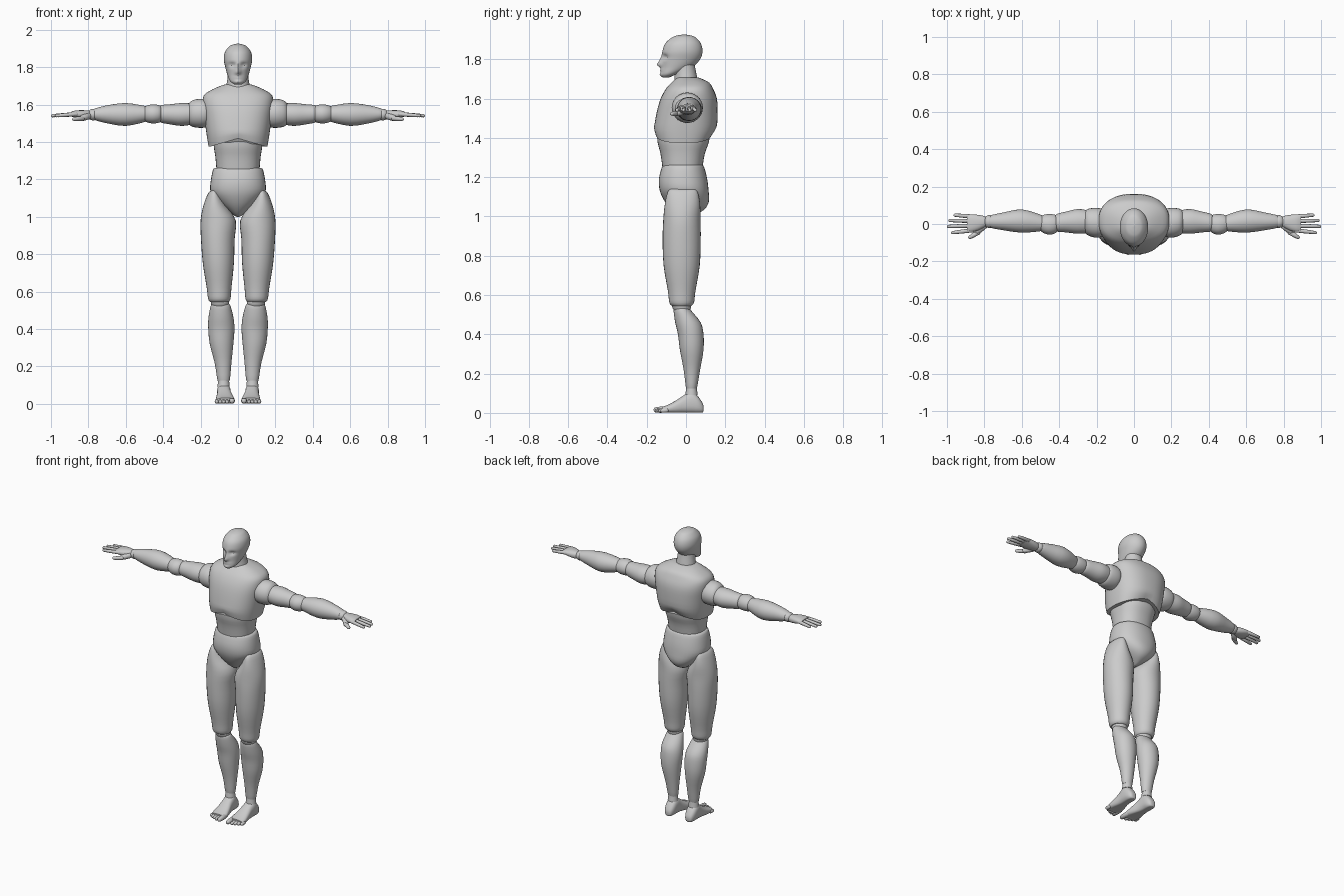
import bpy, bmesh, math
from mathutils import Vector


def catmull(p0, p1, p2, p3, t):
    return [0.5 * (2*b + (c-a)*t + (2*a-5*b+4*c-d)*t*t + (3*b-a-3*c+d)*t**3)
            for a, b, c, d in zip(p0, p1, p2, p3)]


def make(name, bm, mirror=False, deform=None):
    bmesh.ops.recalc_face_normals(bm, faces=bm.faces)
    if deform:
        for v in bm.verts:
            deform(v.co)
    me = bpy.data.meshes.new(name)
    bm.to_mesh(me)
    bm.free()
    me.shade_smooth()
    me.set_sharp_from_angle(angle=math.radians(40))
    ob = bpy.data.objects.new(name, me)
    bpy.context.collection.objects.link(ob)
    if mirror:
        ob.modifiers.new("mirror", "MIRROR").use_mirror_merge = False
    return ob


# Section: (position on axis, centre a, centre b, radius a, radius b)
def loft(name, axis, sections, mirror=False, n=28, power=2.0, steps=3, deform=None):
    s, last = sections, len(sections) - 1
    dense = [catmull(s[max(i-1, 0)], s[i], s[i+1], s[min(i+2, last)], k/steps)
             for i in range(last) for k in range(steps)] + [s[-1]]
    bm = bmesh.new()
    rings = []
    for t, a, b, ra, rb in dense:
        ring = []
        for k in range(n):
            c, d = math.cos(2*math.pi*k/n), math.sin(2*math.pi*k/n)
            u = a + ra * math.copysign(abs(c)**(2/power), c)
            v = b + rb * math.copysign(abs(d)**(2/power), d)
            ring.append(bm.verts.new({"x": (t, u, v), "y": (u, t, v), "z": (u, v, t)}[axis]))
        rings.append(ring)
    for r, q in zip(rings, rings[1:]):
        for k in range(n):
            bm.faces.new((r[k], r[(k+1) % n], q[(k+1) % n], q[k]))
    bm.faces.new(rings[0])
    bm.faces.new(rings[-1])
    return make(name, bm, mirror, deform)


# Tapered rounded rods (fingers, toes): (start, end, start radius, end radius)
def rods(name, items, flat=1.0):
    bm = bmesh.new()
    for p, q, r0, r1 in items:
        p, q = Vector(p), Vector(q)
        d = q - p
        rot = d.to_track_quat('Z', 'Y')
        new = bmesh.ops.create_uvsphere(bm, u_segments=12, v_segments=8, radius=1)["verts"]
        for v in new:
            c = v.co.copy()
            f = 0 if c.z < 0 else 1
            r = r1 if c.z > 0.01 else r0
            along = (d.length - r1) * f + c.z * r if abs(c.z) > 0.01 else d.length * 0.5
            if abs(c.z) <= 0.01:
                r = (r0 + r1) / 2
            off = rot @ Vector((c.x * r, c.y * r, along))
            v.co = p + Vector((off.x, off.y, off.z * flat if flat != 1 else off.z))
    return make(name, bm, True)


# Head with nose, brow, eye sockets, lips and chin pressed into the front
features = [(0, 1.772, .014, .014, -.022), (0, 1.795, .010, .022, -.012),
            (.030, 1.812, .017, .012, .016), (-.030, 1.812, .017, .012, .016),
            (0, 1.745, .022, .007, -.006), (0, 1.720, .020, .010, -.008)]


def face(co):
    if co.y < -.05:
        x, z = co.x, co.z
        for fx, fz, sx, sz, amount in features:
            co.y += amount * math.exp(-((x-fx)/sx)**2 - ((z-fz)/sz)**2)


loft("head", "z", [(1.708, 0, -.10, .020, .018), (1.725, 0, -.083, .042, .044),
                   (1.76, 0, -.045, .057, .078), (1.80, 0, -.025, .068, .097),
                   (1.84, 0, -.018, .076, .102), (1.88, 0, -.015, .070, .091),
                   (1.91, 0, -.011, .048, .062), (1.921, 0, -.01, .027, .036),
                   (1.926, 0, -.01, .004, .005)], n=48, steps=5, deform=face)
loft("neck", "z", [(1.66, 0, .0, .070, .064), (1.71, 0, -.001, .061, .057),
                   (1.75, 0, -.005, .055, .053), (1.80, 0, -.01, .052, .05)])


# Chest shell with arched lower edge
def arch(co):
    low = max(0, min(1, (1.47 - co.z) / .09))
    co.z += .045 * low * max(0, 1 - abs(co.x) / .15)


loft("chest", "z", [(1.375, 0, -.012, .157, .142), (1.44, 0, -.004, .168, .159),
                    (1.53, 0, .006, .180, .155), (1.60, 0, .014, .189, .143),
                    (1.65, 0, .018, .182, .120), (1.682, 0, .022, .135, .095),
                    (1.703, 0, .012, .085, .062), (1.708, 0, .005, .06, .05)],
     n=48, power=2.4, deform=arch)
loft("abdomen", "z", [(1.44, 0, -.012, .13, .135), (1.38, 0, -.014, .130, .131),
                      (1.32, 0, -.017, .121, .113), (1.25, 0, -.018, .115, .102)],
     n=36, power=2.3)
loft("pelvis", "z", [(1.262, 0, -.015, .122, .098), (1.25, 0, -.015, .134, .108),
                     (1.19, 0, -.015, .146, .123), (1.13, 0, -.009, .146, .124),
                     (1.075, 0, .004, .105, .112), (1.035, 0, .008, .058, .085),
                     (1.008, 0, .0, .022, .045), (1.0, 0, 0, .008, .02)], n=36, power=2.2)

# Legs
loft("thigh", "z", [(1.142, .128, -.017, .010, .055), (1.125, .128, -.017, .032, .076),
                    (1.06, .123, -.018, .062, .090), (.98, .106, -.021, .094, .095),
                    (.88, .108, -.022, .090, .097), (.75, .105, -.022, .083, .092),
                    (.62, .101, -.022, .066, .070), (.562, .100, -.022, .060, .063),
                    (.545, .100, -.022, .050, .05)], True)
loft("knee", "z", [(.60, .097, -.022, .03, .035), (.565, .097, -.022, .046, .047),
                   (.535, .096, -.022, .048, .047), (.50, .094, -.015, .035, .03)], True)
loft("shin", "z", [(.535, .094, -.02, .046, .036), (.52, .093, -.018, .054, .045),
                   (.46, .091, .010, .067, .065), (.40, .089, .024, .070, .065),
                   (.32, .088, .029, .063, .060), (.22, .080, .030, .045, .042),
                   (.132, .077, .028, .034, .029), (.124, .077, .028, .028, .025)], True)
loft("ankle", "z", [(.15, .077, .028, .028, .026), (.12, .077, .028, .030, .028),
                    (.09, .077, .028, .033, .032)], True)


def sole(co):
    co.z = max(co.z, .002)


loft("foot", "y", [(.090, .076, .022, .010, .010), (.084, .076, .026, .023, .024),
                   (.06, .076, .042, .034, .044), (.025, .076, .054, .037, .056),
                   (-.01, .074, .044, .038, .046), (-.05, .071, .030, .045, .034),
                   (-.09, .069, .020, .051, .022), (-.120, .068, .016, .049, .015)],
     True, power=2.5, deform=sole)
rods("toes", [((.032, -.10, .017), (.032, -.165, .015), .017, .014)] +
     [((.058 + .0185*i, -.10, .013), (.058 + .0185*i, -.158 + .009*i, .011), .012, .010)
      for i in range(4)])

# Arms
loft("shoulder", "x", [(.155, .005, 1.553, .062, .062), (.175, .006, 1.553, .076, .075),
                       (.21, .007, 1.553, .079, .077), (.245, .010, 1.552, .071, .070),
                       (.262, .012, 1.55, .058, .056)], True)
loft("upper_arm", "x", [(.24, .012, 1.55, .060, .056), (.30, .014, 1.547, .066, .061),
                        (.36, .011, 1.548, .056, .054), (.41, .007, 1.55, .048, .047),
                        (.42, .007, 1.55, .038, .038)], True)
loft("elbow", "x", [(.408, .002, 1.55, .036, .036), (.42, .0, 1.55, .049, .046),
                    (.45, -.002, 1.55, .055, .051), (.48, .0, 1.55, .050, .047),
                    (.505, .003, 1.55, .036, .036)], True)
loft("forearm", "x", [(.485, .004, 1.55, .036, .036), (.495, .005, 1.55, .043, .042),
                      (.60, .016, 1.547, .062, .061), (.70, .014, 1.548, .047, .048),
                      (.765, .013, 1.548, .034, .031), (.77, .013, 1.548, .026, .026)], True)
loft("wrist", "x", [(.755, .013, 1.547, .022, .022), (.768, .013, 1.546, .034, .030),
                    (.785, .013, 1.546, .032, .029), (.80, .013, 1.545, .022, .02)], True)

# Hands
loft("palm", "x", [(.785, .013, 1.545, .022, .020), (.80, .012, 1.544, .030, .024),
                   (.835, .007, 1.546, .042, .024), (.87, .004, 1.549, .047, .019),
                   (.893, .004, 1.549, .044, .012)], True, power=2.3)
rods("fingers", [((.865, y0, 1.549), (tip, y1, 1.54), .012, .009)
                 for y0, y1, tip in ((.040, .048, .965), (.016, .019, .992),
                                     (-.009, -.013, 1.0), (-.034, -.047, .978))])
rods("thumb", [((.805, -.012, 1.537), (.85, -.052, 1.522), .02, .014),
               ((.835, -.046, 1.525), (.885, -.076, 1.522), .014, .010)])
